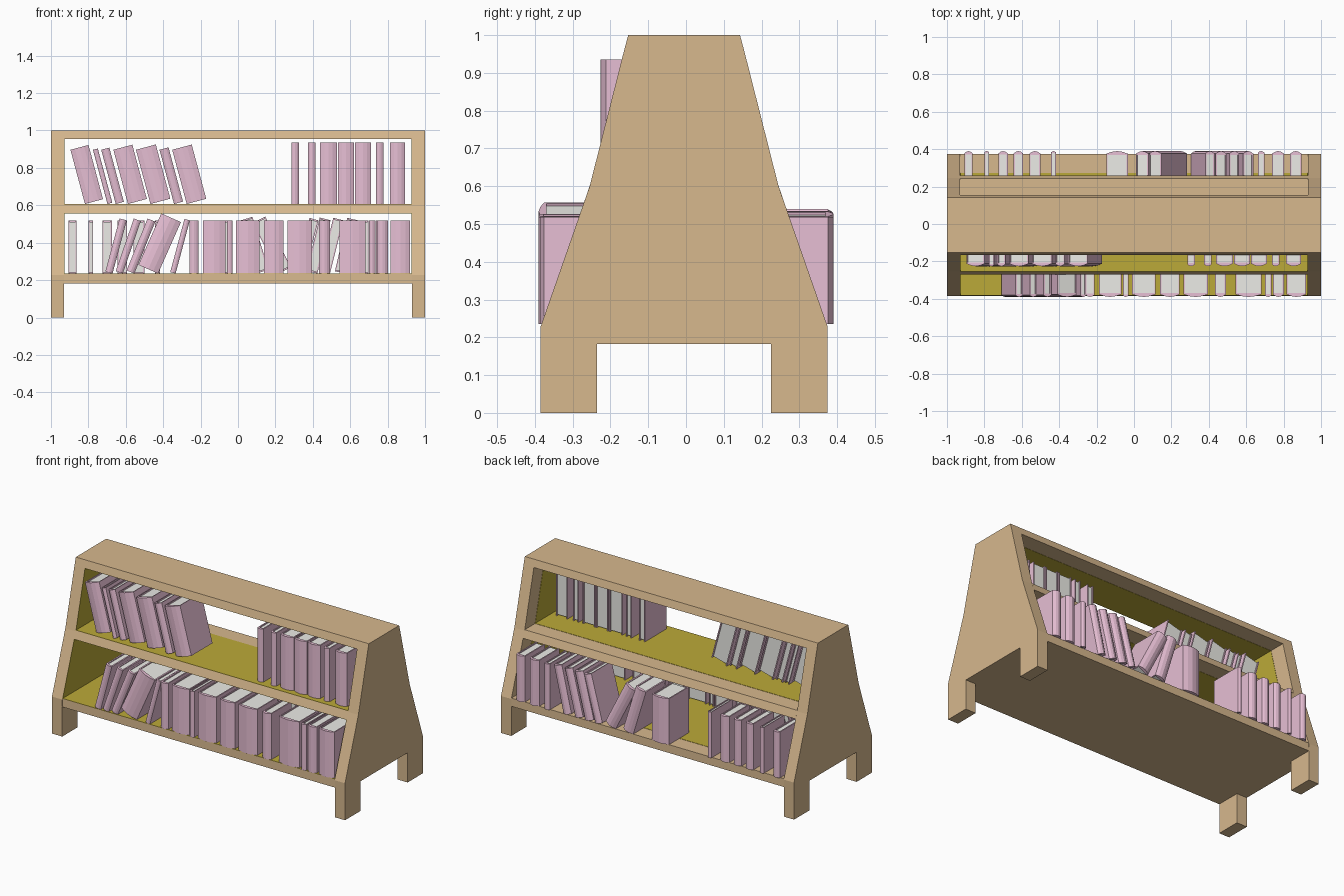
import bpy, bmesh, math
from mathutils import Matrix

if "Cube" in bpy.data.objects:
    bpy.data.objects.remove(bpy.data.objects["Cube"])

CY = -0.005                      # y centre of the case
OUTLINE = [(0, .38), (.228, .38), (.6, .25), (.955, .16), (1, .148)]  # z, half depth


def material(name, rgb):
    m = bpy.data.materials.new(name)
    m.diffuse_color = (*rgb, 1)
    m.use_nodes = True
    m.node_tree.nodes["Principled BSDF"].inputs["Base Color"].default_value = m.diffuse_color
    return m


WOOD = material("wood", (.68, .48, .27))
OLIVE = material("inner_lining", (.50, .40, .04))
PINK = material("cover_pink", (.80, .52, .66))
PAPER = material("paper", (.84, .84, .80))


def half(z):
    for (z0, h0), (z1, h1) in zip(OUTLINE, OUTLINE[1:]):
        if z <= z1:
            return h0 + (h1 - h0) * (z - z0) / (z1 - z0)
    return OUTLINE[-1][1]


def extrude(bm, base, offset, mat=0):
    """Add a closed prism: polygon base swept along offset."""
    a = [bm.verts.new(p) for p in base]
    b = [bm.verts.new([p[i] + offset[i] for i in range(3)]) for p in base]
    n = len(a)
    faces = [bm.faces.new(a), bm.faces.new(b[::-1])]
    faces += [bm.faces.new((a[i], b[i], b[(i + 1) % n], a[(i + 1) % n])) for i in range(n)]
    for f in faces:
        f.material_index = mat


def finish(bm, name, mats):
    bmesh.ops.recalc_face_normals(bm, faces=bm.faces)
    me = bpy.data.meshes.new(name)
    bm.to_mesh(me)
    bm.free()
    for m in mats:
        me.materials.append(m)
    ob = bpy.data.objects.new(name, me)
    bpy.context.collection.objects.link(ob)
    return ob


def prism(name, yz, x0, x1, mat):
    bm = bmesh.new()
    extrude(bm, [(x0, y + CY, z) for y, z in yz], (x1 - x0, 0, 0))
    return finish(bm, name, [mat])


def slab(z0, z1, back=0):
    """Cross-section following the sloped case; back trims the rear edge."""
    return [(-half(z0), z0), (half(z0) - back, z0), (half(z1) - back, z1), (-half(z1), z1)]


# side panels with legs
right_edge = [(h, z) for z, h in OUTLINE]
left_edge = [(-h, z) for z, h in reversed(OUTLINE)]
panel = right_edge + left_edge + [(-.23, 0), (-.23, .183), (.23, .183), (.23, 0)]
prism("side_panel_left", panel, -1, -.93, WOOD)
prism("side_panel_right", panel, .93, 1, WOOD)

# horizontal boards
for name, z0, z1 in (("bottom_shelf", .183, .233), ("middle_shelf", .558, .605), ("top_board", .955, 1)):
    prism(name, slab(z0, z1), -.93, .93, WOOD)

# olive lining of each bay, stopping short of the back edge
T = .0015
for bay, z0, z1 in (("lower", .233, .558), ("upper", .605, .955)):
    prism(bay + "_lining_floor", slab(z0, z0 + T, .1), -.93, .93, OLIVE)
    prism(bay + "_lining_ceiling", slab(z1 - T, z1, .1), -.93, .93, OLIVE)
    prism(bay + "_lining_left", slab(z0, z1, .1), -.93, -.93 + T, OLIVE)
    prism(bay + "_lining_right", slab(z0, z1, .1), .93 - T, .93, OLIVE)


def book(name, x, w, lean, h, d, y, z, facing):
    """Book with a rounded spine; x is the bottom centre, lean tips the top to +x."""
    b, t = min(.014, w * .25), min(.007, w * .18)
    spine = [(w * (k / 4 - .5), b * (1 - math.sin(math.pi * k / 4))) for k in range(5)]
    cover = spine + [(w / 2, d), (w / 2 - t, d), (w / 2 - t, b + t), (t - w / 2, b + t), (t - w / 2, d), (-w / 2, d)]
    e = w / 2 - t
    pages = [(-e, b + t), (e, b + t), (e, d - .007), (-e, d - .007)]
    bm = bmesh.new()
    extrude(bm, [(px, py * facing, 0) for px, py in cover], (0, 0, h), 0)
    extrude(bm, [(px, py * facing, .007) for px, py in pages], (0, 0, h - .014), 1)
    a = math.radians(lean)
    lift = w / 2 * abs(math.sin(a))
    bm.transform(Matrix.Translation((x, y, z + lift)) @ Matrix.Rotation(a, 4, 'Y'))
    finish(bm, name, [PINK, PAPER])


# rows of books: (bottom centre x, width, lean in degrees)
upper_upright = [(.305, .04, 0), (.395, .04, 0), (.484, .09, 0), (.578, .085, 0),
                 (.668, .085, 0), (.757, .04, 0), (.853, .08, 0)]
upper_leaning = [(-.77, .10, -15), (-.685, .027, -15), (-.632, .045, -15), (-.538, .105, -15),
                 (-.415, .11, -15), (-.318, .05, -15), (-.222, .108, -15)]
lower_front = [(-.69, .04, 15), (-.635, .04, 19), (-.575, .045, 22), (-.48, .115, 24), (-.348, .03, 15),
               (-.235, .05, 0), (-.128, .12, 0), (-.045, .03, 0), (.053, .125, 0), (.192, .105, 0),
               (.33, .13, 0), (.462, .06, 0), (.613, .14, 0), (.717, .035, 0), (.772, .06, 0), (.868, .105, 0)]
lower_back = [(-.885, .045, 0), (-.787, .025, 0), (-.70, .05, 0), (-.618, .05, 0), (-.53, .06, 0),
              (-.43, .025, 0), (-.09, .115, 0), (.13, .07, -17), (.25, .075, -27), (.33, .05, 15),
              (.395, .06, 14), (.465, .055, 14), (.545, .055, 13), (.68, .035, 0), (.77, .065, 0), (.865, .06, 0)]

rows = (("upper_upright_book", upper_upright, .328, .22, -.226, .607, 1),
        ("upper_leaning_book", upper_leaning, .30, .22, -.226, .607, 1),
        ("lower_front_book", lower_front, .283, .21, -.39, .235, 1),
        ("lower_back_book", lower_back, .283, .21, .39, .235, -1))
for name, row, h, d, y, z, facing in rows:
    for i, (x, w, lean) in enumerate(row):
        tall = h + (.018 if lean and name.startswith("lower") else 0) * (abs(lean) / 24)
        book(f"{name}_{i + 1}", x, w, lean, tall, d, y, z, facing)
